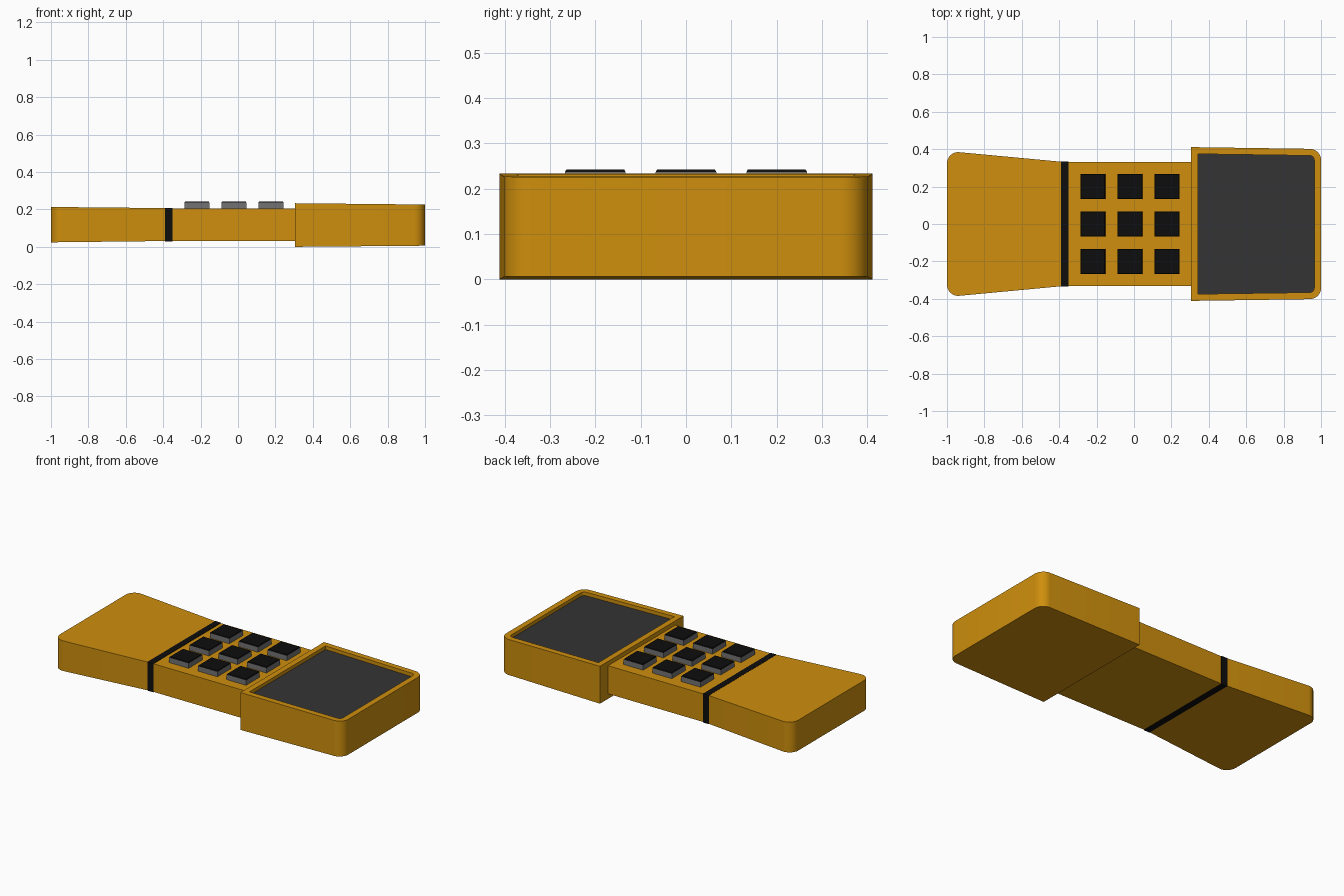
import bpy, bmesh, math
from mathutils import Vector

if "Cube" in bpy.data.objects:
    bpy.data.objects.remove(bpy.data.objects["Cube"])


def material(name, rgb):
    m = bpy.data.materials.new(name)
    m.diffuse_color = (*rgb, 1)
    m.use_nodes = True
    m.node_tree.nodes["Principled BSDF"].inputs["Base Color"].default_value = m.diffuse_color
    return m


ORANGE = material("amber_plastic", (0.62, 0.275, 0.004))
BLACK = material("black_rubber", (0.004, 0.004, 0.004))
SCREEN = material("dark_screen", (0.034, 0.034, 0.034))
GREY = material("key_grey", (0.17, 0.17, 0.17))


def round_corners(corners, steps=8):
    """Corners are (x, y, radius); returns the outline with arcs."""
    out = []
    n = len(corners)
    for i, (x, y, r) in enumerate(corners):
        p = Vector((x, y))
        if r == 0:
            out.append(p)
            continue
        a = (Vector(corners[i - 1][:2]) - p).normalized()
        b = (Vector(corners[(i + 1) % n][:2]) - p).normalized()
        half = a.angle(b) / 2
        mid = (a + b).normalized()
        centre = p + mid * r / math.sin(half)
        start = p + a * r / math.tan(half) - centre
        end = p + b * r / math.tan(half) - centre
        sweep = start.angle_signed(end)
        for k in range(steps + 1):
            t = -sweep * k / steps
            c, s = math.cos(t), math.sin(t)
            out.append(centre + Vector((start.x * c - start.y * s,
                                        start.x * s + start.y * c)))
    return out


def slab(name, left, right, mats, r_left=0, r_right=0, recess=None):
    """Tapered block; left and right are (x, half width, bottom z, top z)."""
    x0, w0, b0, t0 = left
    x1, w1, b1, t1 = right
    outline = round_corners([(x0, -w0, r_left), (x1, -w1, r_right),
                             (x1, w1, r_right), (x0, w0, r_left)])
    bm = bmesh.new()

    def ring(za, zb):
        return [bm.verts.new((p.x, p.y, za + (zb - za) * (p.x - x0) / (x1 - x0)))
                for p in outline]
    low, high = ring(b0, b1), ring(t0, t1)
    bm.faces.new(low[::-1])
    top = bm.faces.new(high)
    n = len(outline)
    for i in range(n):
        j = (i + 1) % n
        bm.faces.new((low[i], low[j], high[j], high[i]))
    bm.normal_update()
    if recess:
        rim, depth = recess
        # flat rim, then a straight wall down to the sunken display
        bmesh.ops.inset_region(bm, faces=[top], thickness=rim, use_even_offset=True)
        res = bmesh.ops.extrude_discrete_faces(bm, faces=[top])
        floor = res["faces"][0]
        bmesh.ops.translate(bm, verts=floor.verts, vec=(0, 0, -depth))
        floor.material_index = 1
    return finish(name, bm, mats)


def finish(name, bm, mats):
    me = bpy.data.meshes.new(name)
    bm.to_mesh(me)
    bm.free()
    for m in mats:
        me.materials.append(m)
    ob = bpy.data.objects.new(name, me)
    bpy.context.collection.objects.link(ob)
    bpy.context.view_layer.objects.active = ob
    bpy.ops.object.select_all(action='DESELECT')
    ob.select_set(True)
    bpy.ops.object.shade_smooth_by_angle(angle=math.radians(30))
    return ob


# Flared handle end, rubber band, grip and display head
slab("handle_end", (-1.0, 0.39, 0.024, 0.213), (-0.39, 0.333, 0.031, 0.207),
     [ORANGE], r_left=0.06)
slab("rubber_band", (-0.391, 0.334, 0.029, 0.208), (-0.35, 0.333, 0.029, 0.208), [BLACK])
slab("grip", (-0.35, 0.331, 0.031, 0.206), (0.306, 0.331, 0.031, 0.206), [ORANGE])
slab("display_head", (0.305, 0.411, 0.0, 0.233), (1.0, 0.401, 0.006, 0.226),
     [ORANGE, SCREEN], r_right=0.06, recess=(0.036, 0.022))


def key(name, x, y):
    bm = bmesh.new()
    bmesh.ops.create_cube(bm, size=1)
    for v in bm.verts:
        v.co = (x + v.co.x * 0.134, y + v.co.y * 0.134, 0.2365 if v.co.z > 0 else 0.204)
    bm.normal_update()
    top = max(bm.faces, key=lambda f: f.normal.z)
    # chamfered black cap
    caps = bmesh.ops.inset_region(bm, faces=[top], thickness=0.005, depth=0.006)["faces"]
    for f in caps + [top]:
        f.material_index = 1
    finish(name, bm, [GREY, BLACK])


# Keypad: three by three keys
for i in range(3):
    for j in range(3):
        key(f"key_{i}_{j}", -0.22 + 0.198 * i, -0.2 + 0.2 * j)
